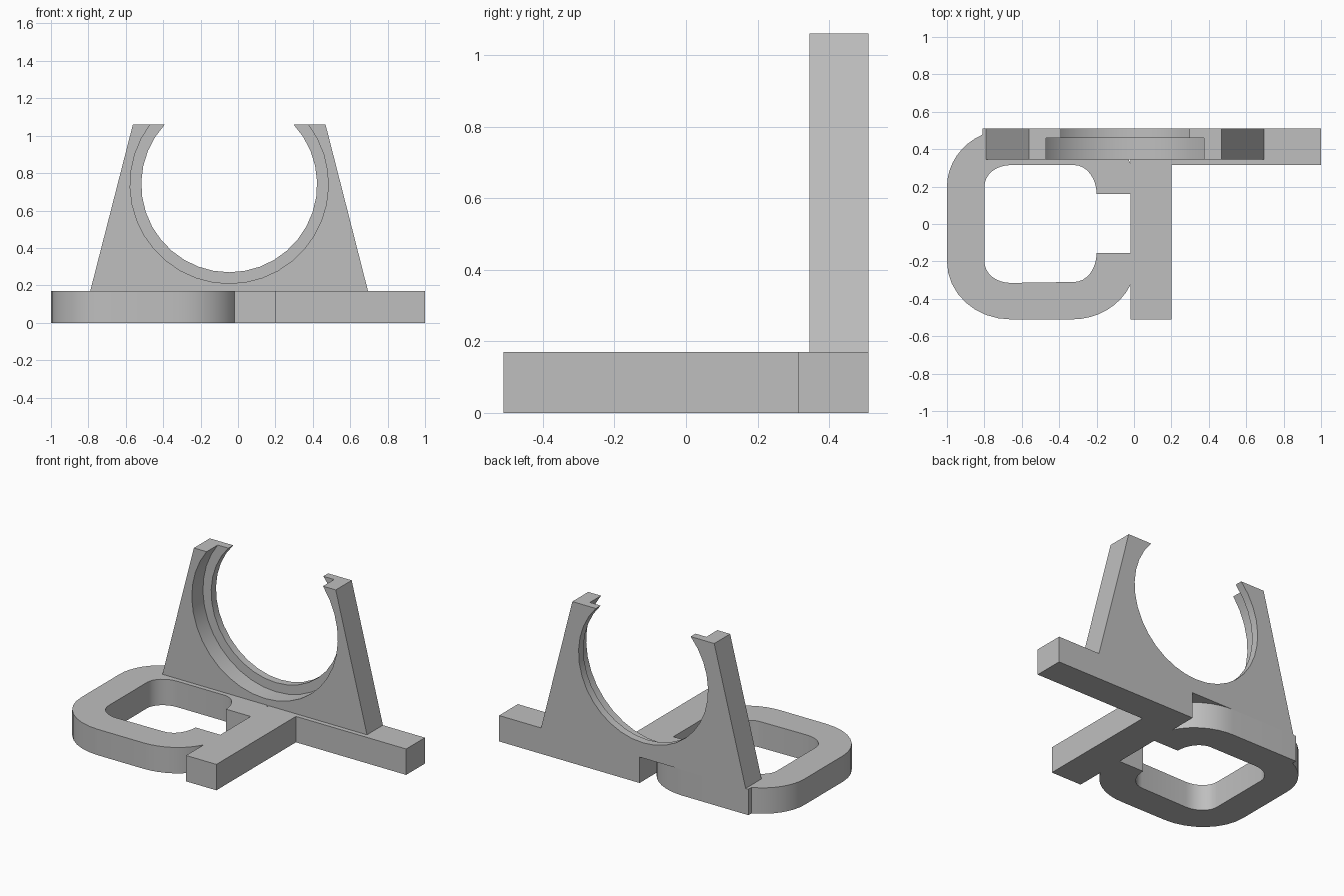
import bpy
import bmesh
from math import sin, cos, asin, acos, radians, degrees, pi

cube = bpy.data.objects.get("Cube")
if cube:
    bpy.data.objects.remove(cube, do_unlink=True)

grey = bpy.data.materials.new("plain grey")
grey.use_nodes = True
colour = (0.52, 0.52, 0.52, 1)
grey.diffuse_color = colour
grey.node_tree.nodes["Principled BSDF"].inputs["Base Color"].default_value = colour


def arc(cx, cy, rx, ry, start, end, steps=8):
    """Points along an elliptical arc, angles in degrees."""
    angles = [radians(start + (end - start) * i / steps) for i in range(steps + 1)]
    return [(cx + rx * cos(a), cy + ry * sin(a)) for a in angles]


def slab(name, outlines, depth, location, upright=False):
    """Extrude filled outlines (later ones become holes) into a solid."""
    curve = bpy.data.curves.new(name, "CURVE")
    curve.dimensions = "2D"
    curve.fill_mode = "BOTH"
    curve.extrude = depth / 2
    for points in outlines:
        spline = curve.splines.new("POLY")
        spline.points.add(len(points) - 1)
        for target, (x, y) in zip(spline.points, points):
            target.co = (x, y, 0, 1)
        spline.use_cyclic_u = True
    obj = bpy.data.objects.new(name, curve)
    bpy.context.collection.objects.link(obj)
    obj.location = location
    if upright:
        obj.rotation_euler.x = pi / 2
    bpy.ops.object.select_all(action="DESELECT")
    obj.select_set(True)
    bpy.context.view_layer.objects.active = obj
    bpy.ops.object.convert(target="MESH")
    obj = bpy.context.view_layer.objects.active
    bm = bmesh.new()
    bm.from_mesh(obj.data)
    bmesh.ops.remove_doubles(bm, verts=bm.verts, dist=0.0005)
    bmesh.ops.recalc_face_normals(bm, faces=bm.faces)
    bm.to_mesh(obj.data)
    bm.free()
    obj.data.materials.clear()
    obj.data.materials.append(grey)
    bpy.ops.object.shade_smooth_by_angle(angle=radians(30))
    return obj


# Base: rounded loop on one side joined to an angled bar on the other
thick = 0.17
rx, ry = 0.34, 0.31
left_x, right_x, side_y = -0.66, -0.33, 0.2
bar_x = -0.02
meet = degrees(acos((bar_x - right_x) / rx))
outer = [(1, 0.51), (1, 0.315), (0.2, 0.315), (0.2, -0.51), (bar_x, -0.51)]
outer += arc(right_x, -side_y, rx, ry, -meet, -90)
outer += arc(left_x, -side_y, rx, ry, 270, 180)
corner = degrees(acos((-0.81 - left_x) / rx))
outer += arc(left_x, side_y, rx, ry, 180, corner)
outer += [(-0.81, 0.51)]
outer += arc(right_x, side_y, rx, ry, 90, meet)
outer += [(bar_x, 0.51)]

# Opening of the loop, with a narrower mouth running into the bar
hole = [(bar_x, 0.16)]
hole += arc(-0.32, 0.16, 0.12, 0.155, 0, 90)
hole += arc(left_x, side_y, 0.14, 0.115, 90, 180)
hole += arc(left_x, -side_y, 0.14, 0.115, 180, 270)
hole += arc(-0.32, -0.155, 0.12, 0.155, -90, 0)
hole += [(bar_x, -0.155)]
slab("base", [outer, hole], thick, (0, 0, thick / 2))

# Upright cradle: tapered plate with a round opening, stepped front to back
centre_x, centre_z, top_z = -0.047, 0.74, 1.06


def cradle(name, radius, front, back):
    tip = degrees(asin((top_z - centre_z) / radius))
    profile = [(-0.79, thick), (0.695, thick), (0.468, top_z)]
    profile += arc(centre_x, centre_z, radius, radius, tip, -180 - tip, 26)
    profile += [(-0.562, top_z)]
    slab(name, [profile], back - front, (0, (front + back) / 2, 0), True)


cradle("cradle_front", 0.53, 0.345, 0.46)
cradle("cradle_back_lip", 0.47, 0.46, 0.51)
